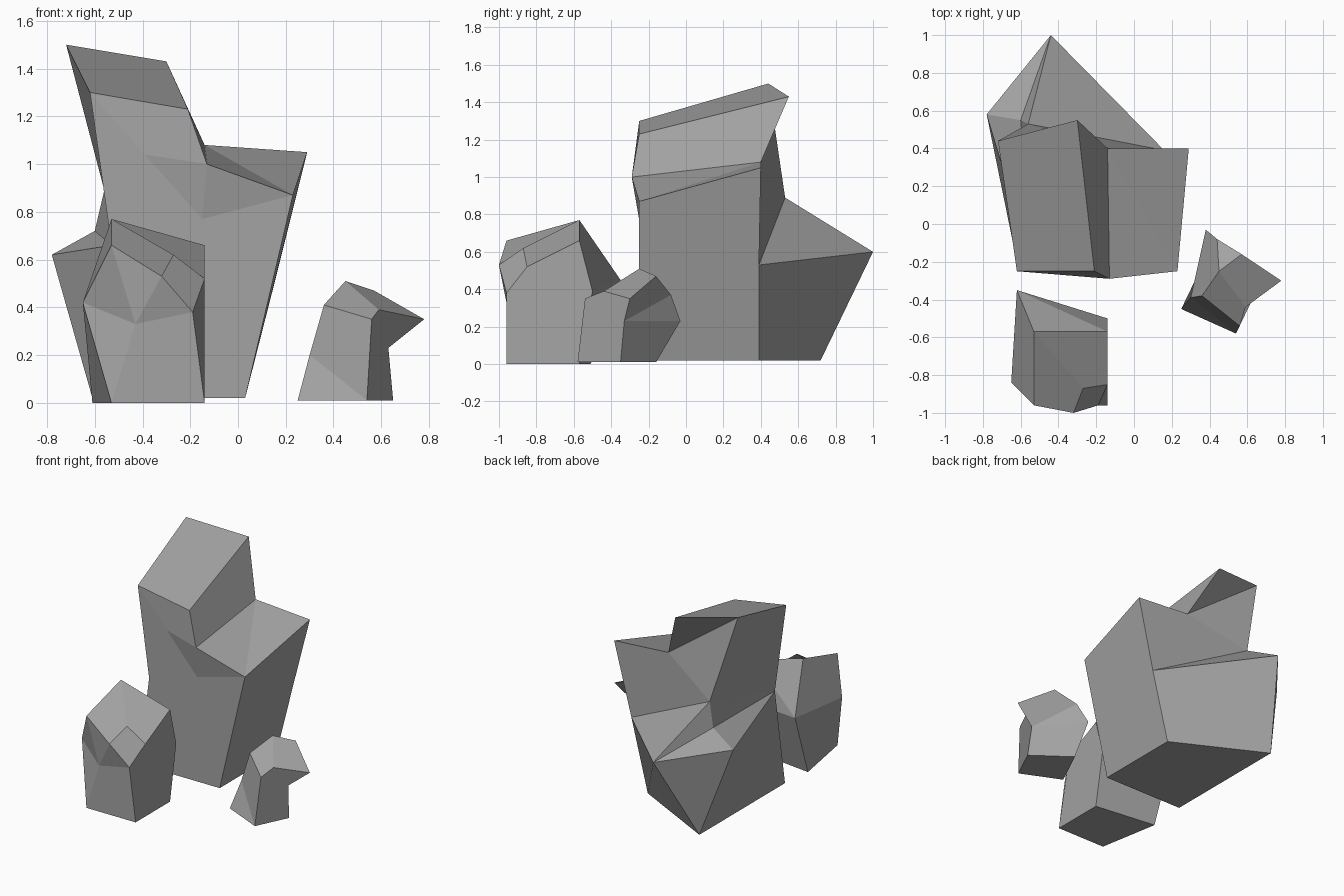
import bpy
import bmesh

default_cube = bpy.data.objects.get("Cube")
if default_cube:
    bpy.data.objects.remove(default_cube, do_unlink=True)

# One plain stone colour
stone = bpy.data.materials.new("grey_stone")
stone.use_nodes = True
stone.diffuse_color = (0.37, 0.37, 0.37, 1)
stone.node_tree.nodes["Principled BSDF"].inputs["Base Color"].default_value = stone.diffuse_color


def make_rock(name, corners, facets):
    """Join named corners into flat facets."""
    bm = bmesh.new()
    verts = {key: bm.verts.new(point) for key, point in corners.items()}
    for facet in facets:
        bm.faces.new([verts[key] for key in facet.split()])
    bmesh.ops.recalc_face_normals(bm, faces=bm.faces[:])
    mesh = bpy.data.meshes.new(name)
    bm.to_mesh(mesh)
    bm.free()
    mesh.materials.append(stone)
    rock = bpy.data.objects.new(name, mesh)
    bpy.context.collection.objects.link(rock)


# Large rock: a leaning tower, a lower shelf on one side and a spur at the back
make_rock("large_rock", {
    "base_front_right": (-.61, -.25, .02),
    "base_front_left": (.03, -.25, .02),
    "base_back_left": (.03, .39, .02),
    "base_back_right": (-.61, .72, .02),
    "crown_front_right": (-.62, -.25, 1.3),
    "crown_front_left": (-.21, -.25, 1.23),
    "crown_back_left": (-.3, .55, 1.43),
    "crown_back_right": (-.72, .44, 1.5),
    "step_front": (-.13, -.29, 1),
    "step_back": (-.14, .4, 1.08),
    "shelf_front": (.23, -.25, .87),
    "shelf_back": (.29, .4, 1.05),
    "brow": (-.39, -.25, 1.04),
    "chest": (-.15, -.25, .77),
    "waist_front": (-.53, -.25, .66),
    "waist_back": (.16, .39, .53),
    "hollow": (-.56, .53, .89),
    "ridge": (-.6, .55, .72),
    "spur_side": (-.78, .58, .62),
    "spur_tip": (-.44, 1, .6),
}, [
    "base_front_right base_front_left base_back_left base_back_right",
    # Tower top, step and shelf
    "crown_front_right crown_front_left crown_back_left crown_back_right",
    "crown_front_left step_front step_back crown_back_left",
    "step_front shelf_front step_back",
    "step_back shelf_front shelf_back",
    # Front
    "crown_front_right brow step_front crown_front_left",
    "brow chest step_front",
    "chest shelf_front step_front",
    "crown_front_right waist_front chest brow",
    "waist_front base_front_right base_front_left chest",
    "chest base_front_left shelf_front",
    # Outer side under the shelf
    "shelf_front base_front_left base_back_left waist_back shelf_back",
    # Back of the tower and shelf, cut inward
    "crown_back_right crown_back_left step_back",
    "crown_back_right step_back hollow",
    "step_back shelf_back waist_back hollow",
    # Spur
    "hollow waist_back spur_tip",
    "hollow spur_tip ridge",
    "ridge spur_tip spur_side",
    "spur_tip waist_back base_back_left base_back_right",
    "spur_side spur_tip base_back_right",
    # Other side
    "crown_front_right crown_back_right hollow waist_front",
    "hollow ridge waist_front",
    "ridge spur_side waist_front",
    "waist_front spur_side base_front_right",
    "spur_side base_back_right base_front_right",
])

# Medium rock: a block with bulging sides and one chipped corner
make_rock("medium_rock", {
    "base_front_right": (-.53, -.96, 0),
    "base_front_left": (-.14, -.96, 0),
    "base_back_left": (-.14, -.57, 0),
    "base_back_right": (-.61, -.51, 0),
    "top_back_right": (-.53, -.57, .77),
    "top_back_left": (-.14, -.57, .66),
    "top_front_right": (-.53, -.96, .66),
    "chip_front": (-.32, -1, .53),
    "chip_top": (-.27, -.87, .62),
    "chip_side": (-.14, -.85, .52),
    "chip_low": (-.19, -.96, .38),
    "front_middle": (-.43, -.96, .33),
    "belly_side": (-.65, -.84, .42),
    "belly_back_right": (-.62, -.35, .45),
    "belly_back_left": (-.14, -.5, .39),
}, [
    "base_front_right base_front_left base_back_left base_back_right",
    # Top and chipped corner
    "top_back_right top_front_right chip_front chip_top",
    "top_back_right chip_top chip_side top_back_left",
    "chip_front chip_low chip_side chip_top",
    # Front
    "top_front_right belly_side front_middle",
    "top_front_right front_middle chip_front",
    "chip_front front_middle chip_low",
    "chip_low front_middle base_front_left",
    "front_middle base_front_right base_front_left",
    "belly_side base_front_right front_middle",
    # Sides and back
    "top_back_left chip_side chip_low base_front_left base_back_left belly_back_left",
    "top_back_right top_back_left belly_back_right",
    "top_back_left belly_back_left belly_back_right",
    "belly_back_right belly_back_left base_back_left base_back_right",
    "top_back_right belly_back_right belly_side top_front_right",
    "belly_side belly_back_right base_back_right base_front_right",
])

# Small rock: a stump with an overhanging beak
make_rock("small_rock", {
    "base_right": (.25, -.45, .01),
    "base_front": (.54, -.58, .01),
    "base_left": (.65, -.35, .01),
    "base_back": (.39, -.16, .01),
    "bend": (.3, -.39, .2),
    "shoulder": (.36, -.38, .41),
    "peak": (.45, -.25, .51),
    "peak_back": (.57, -.16, .47),
    "notch_top": (.59, -.44, .39),
    "notch_front": (.56, -.54, .35),
    "beak_tip": (.78, -.3, .35),
    "beak_root": (.63, -.33, .23),
    "nape": (.44, -.08, .37),
    "heel": (.38, -.03, .23),
}, [
    "base_right base_front base_left base_back",
    # Front and top
    "base_right base_front bend",
    "bend base_front notch_front shoulder",
    "shoulder notch_front notch_top peak",
    "peak notch_top beak_tip peak_back",
    "peak peak_back nape",
    # Beak side and back
    "notch_front base_front base_left beak_root beak_tip notch_top",
    "beak_tip beak_root nape peak_back",
    "beak_root heel nape",
    "beak_root base_left base_back heel",
    # Other side
    "bend shoulder peak",
    "bend peak nape heel",
    "bend heel base_back base_right",
])
